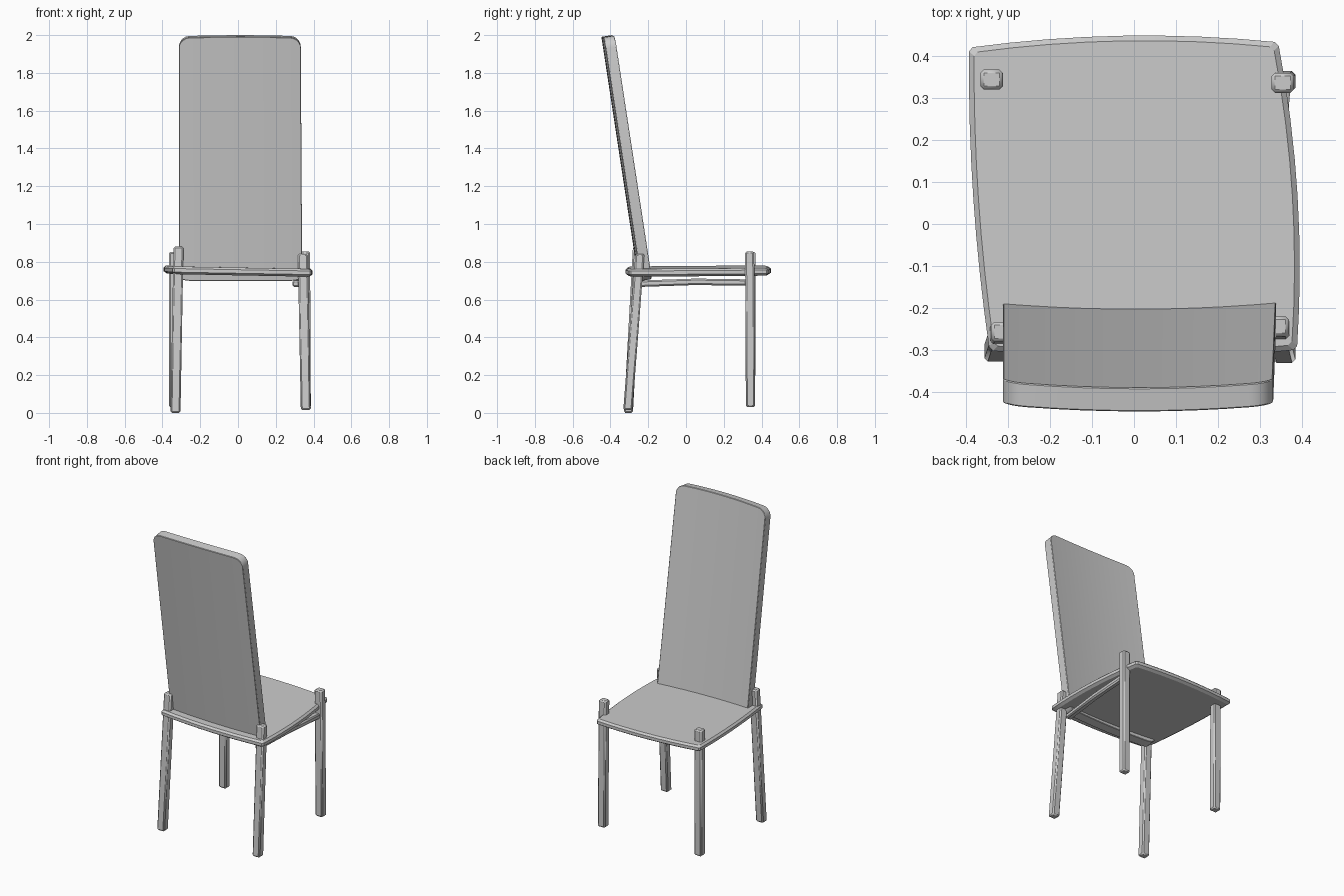
import bpy, bmesh
from math import sin, cos, pi, sqrt
from mathutils import Vector

if "Cube" in bpy.data.objects:
    bpy.data.objects.remove(bpy.data.objects["Cube"])


def finish(name, bm, bevel=0.0, angle=40):
    bmesh.ops.recalc_face_normals(bm, faces=bm.faces)
    me = bpy.data.meshes.new(name)
    bm.to_mesh(me)
    bm.free()
    ob = bpy.data.objects.new(name, me)
    bpy.context.collection.objects.link(ob)
    if bevel:
        m = ob.modifiers.new("bevel", 'BEVEL')
        m.width, m.segments = bevel, 1
        m.limit_method, m.angle_limit = 'ANGLE', angle * pi / 180
    bpy.ops.object.select_all(action='DESELECT')
    ob.select_set(True)
    bpy.context.view_layer.objects.active = ob
    bpy.ops.object.shade_smooth_by_angle(angle=0.4)
    return ob


def loft(bm, rings):
    # Skin closed rings of points and cap both ends
    vs = [[bm.verts.new(p) for p in r] for r in rings]
    n = len(vs[0])
    for a, b in zip(vs, vs[1:]):
        for i in range(n):
            j = (i + 1) % n
            bm.faces.new((a[i], a[j], b[j], b[i]))
    bm.faces.new(vs[0][::-1])
    bm.faces.new(vs[-1])


def bar(name, points, w, d, axis):
    # Square bar through the points; cross-section lies across the given axis
    h = [(-w / 2, -d / 2), (w / 2, -d / 2), (w / 2, d / 2), (-w / 2, d / 2)]
    bm = bmesh.new()
    rings = []
    for p in points:
        off = [(a, b, 0) if axis == 'Z' else (a, 0, b) for a, b in h]
        rings.append([Vector(p) + Vector(o) for o in off])
    loft(bm, rings)
    return finish(name, bm, 0.008)


# Seat: skewed slab with bowed sides and a bevelled edge
corners = [(-0.345, -0.302), (0.389, -0.3), (0.344, 0.434), (-0.394, 0.421)]
bulges = [0.02, 0.024, 0.022, 0.014]
outline = []
for i in range(4):
    a, b = Vector(corners[i]), Vector(corners[(i + 1) % 4])
    e = (b - a).normalized()
    out = Vector((e.y, -e.x))
    for t in (0.012, 0.13, 0.25, 0.38, 0.5, 0.62, 0.75, 0.87, 0.988):
        outline.append(a.lerp(b, t) + out * bulges[i] * 4 * t * (1 - t))
rings = []
for inset, z in ((0.016, -0.021), (0, -0.01), (0, 0.009), (0.012, 0.02)):
    k = 1 - inset / 0.38
    rings.append([(p.x * k, 0.06 + (p.y - 0.06) * k,
                   0.751 + z - 0.018 * p.x + 0.006 * p.y) for p in outline])
bm = bmesh.new()
loft(bm, rings)
finish("seat", bm)

# Backrest: tall leaning panel, bowed in plan, with rounded corners
x0, x1, r = -0.313, 0.34, 0.055
steps = [r * (1 - cos(i * pi / 10)) for i in range(6)]
xs = [x0 + s for s in steps]
xs += [x0 + r + (x1 - x0 - 2 * r) * i / 8 for i in range(1, 8)]
xs += [x1 - s for s in reversed(steps)]
cols = []
for x in xs:
    d = min(x - x0, x1 - x)
    lift = r - sqrt(max(0, r * r - (r - d) ** 2)) if d < r else 0
    u = (2 * x - x0 - x1) / (x1 - x0)
    lo, hi = 0.708 + lift * 0.5, 2.0 - lift - 0.006 * u * u
    col = []
    for z, y, dz in ((lo, -0.194, 0), (hi, -0.391, 0),
                     (hi, -0.448, -0.009), (lo, -0.251, -0.009)):
        yy = y - 0.1515 * (z - (2.0 if z == hi else 0.708)) + 0.014 * u * u
        xx = x - 0.008 * max(0, u) * (z - 0.7) / 1.3
        col.append((xx, yy, z + dz))
    cols.append(col)
bm = bmesh.new()
loft(bm, cols)
finish("backrest", bm, 0.007)

# Legs: (name, foot, top)
for name, foot, top in (
        ("rear_leg_left", (-0.331, -0.305, 0.0), (-0.315, -0.257, 0.88)),
        ("rear_leg_right", (0.359, -0.308, 0.015), (0.343, -0.244, 0.842)),
        ("front_leg_left", (-0.338, 0.342, 0.03), (-0.340, 0.345, 0.852)),
        ("front_leg_right", (0.359, 0.341, 0.03), (0.355, 0.337, 0.855))):
    bar(name, [foot, top], 0.053, 0.048, 'Z')

# Side rail under the seat on the right
bar("side_rail", [(0.306, -0.24, 0.684), (0.332, 0.05, 0.694), (0.354, 0.32, 0.690)],
    0.038, 0.034, 'Y')
